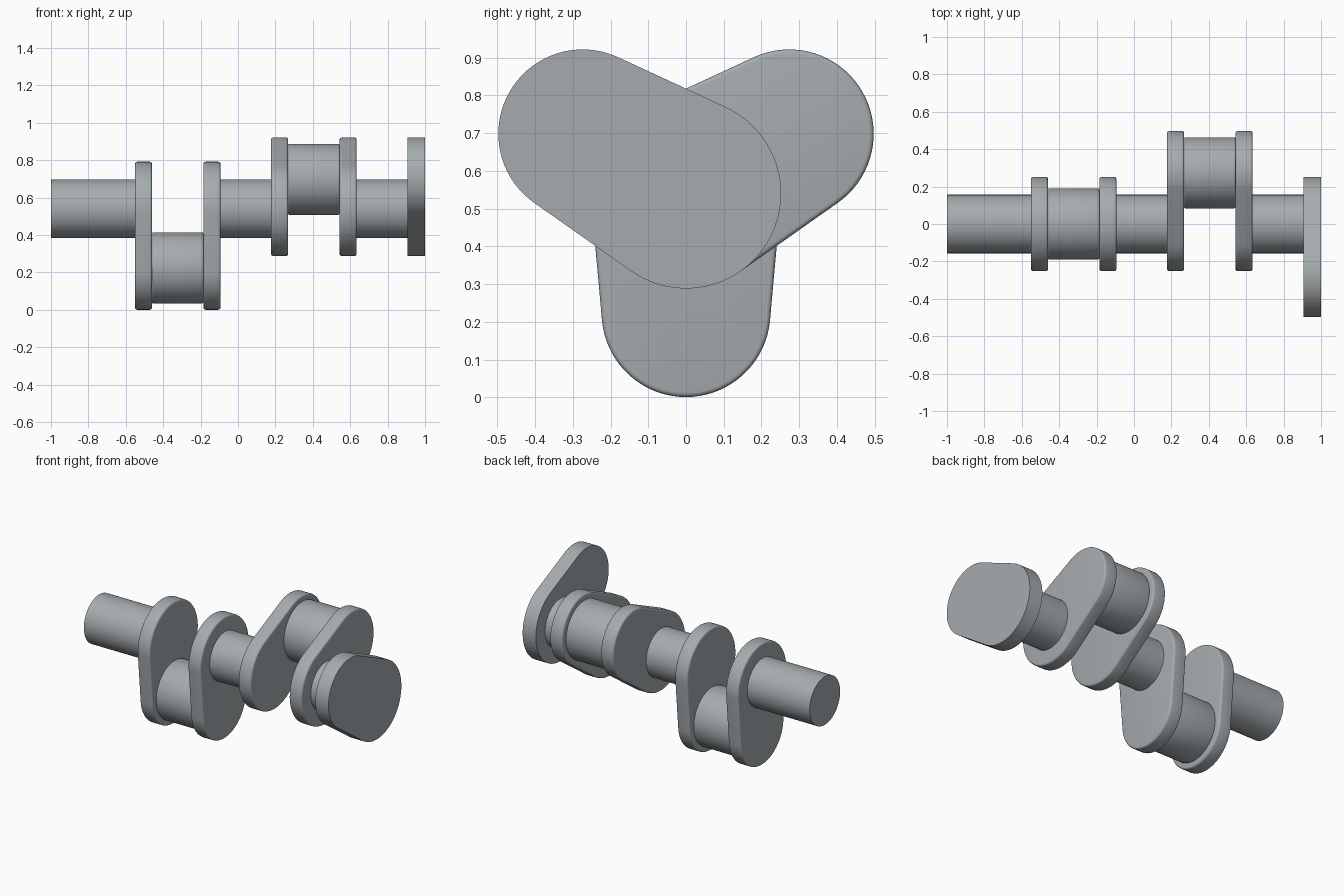
import bpy, bmesh, math

if "Cube" in bpy.data.objects:
    bpy.data.objects.remove(bpy.data.objects["Cube"])

AXIS_Z = 0.54      # height of the shaft axis
THROW = 0.316      # crank throw
HUB_R, LOBE_R = 0.252, 0.2235
JOURNAL_R, PIN_R = 0.157, 0.19

steel = bpy.data.materials.new("steel grey")
steel.diffuse_color = (0.38, 0.41, 0.43, 1)
steel.use_nodes = True
steel.node_tree.nodes["Principled BSDF"].inputs["Base Color"].default_value = steel.diffuse_color


def arc(cy, cz, r, a0, a1, n):
    return [(cy + r * math.cos(a0 + (a1 - a0) * i / n),
             cz + r * math.sin(a0 + (a1 - a0) * i / n)) for i in range(n + 1)]


def extrude_x(name, profile, x0, x1, bevel=0.0):
    """Extrude a closed (y, z) profile along x, optionally rounding the rims."""
    bm = bmesh.new()
    face = bm.faces.new([bm.verts.new((x0, y, z)) for y, z in profile])
    res = bmesh.ops.extrude_face_region(bm, geom=[face])
    for v in res["geom"]:
        if isinstance(v, bmesh.types.BMVert):
            v.co.x = x1
    bmesh.ops.recalc_face_normals(bm, faces=bm.faces[:])
    if bevel:
        rims = [e for e in bm.edges if abs(e.verts[0].co.x - e.verts[1].co.x) < 1e-6]
        bmesh.ops.bevel(bm, geom=rims, offset=bevel, segments=4, profile=0.5,
                        affect='EDGES', clamp_overlap=True)
    mesh = bpy.data.meshes.new(name)
    bm.to_mesh(mesh)
    bm.free()
    mesh.materials.append(steel)
    obj = bpy.data.objects.new(name, mesh)
    bpy.context.collection.objects.link(obj)
    bpy.ops.object.select_all(action='DESELECT')
    obj.select_set(True)
    bpy.context.view_layer.objects.active = obj
    bpy.ops.object.shade_smooth_by_angle(angle=math.radians(30))
    return obj


def pin_center(angle):
    return THROW * math.cos(angle), AXIS_Z + THROW * math.sin(angle)


def cylinder(name, cy, cz, r, x0, x1, bevel=0.0):
    return extrude_x(name, arc(cy, cz, r, 0, math.tau, 64)[:-1], x0, x1, bevel)


def web(name, angle, x0, x1, bevel=0.0):
    """Teardrop plate: lobe and hub circles joined by tangent lines."""
    t = math.acos((HUB_R - LOBE_R) / THROW)
    cy, cz = pin_center(angle)
    profile = arc(cy, cz, LOBE_R, angle - t, angle + t, 36)
    profile += arc(0, AXIS_Z, HUB_R, angle + t, angle + math.tau - t, 40)
    return extrude_x(name, profile, x0, x1, bevel)


DOWN, BACK, FRONT = (math.radians(a) for a in (-90, 30, 150))

# Main journals along the shaft axis
for i, (a, b) in enumerate([(-1.0, -0.551), (-0.094, 0.177), (0.634, 0.905)]):
    cylinder(f"main_journal_{i + 1}", 0, AXIS_Z, JOURNAL_R, a, b)

# Two throws: a pair of webs with a crank pin between them
for label, angle, x in (("lower", DOWN, -0.551), ("rear", BACK, 0.177)):
    web(f"{label}_web_left", angle, x, x + 0.091, 0.012)
    web(f"{label}_web_right", angle, x + 0.366, x + 0.457, 0.012)
    cy, cz = pin_center(angle)
    cylinder(f"{label}_crank_pin", cy, cz, PIN_R, x + 0.091, x + 0.366, 0.008)

# Sharp-edged end web
web("end_web", FRONT, 0.905, 1.0)
